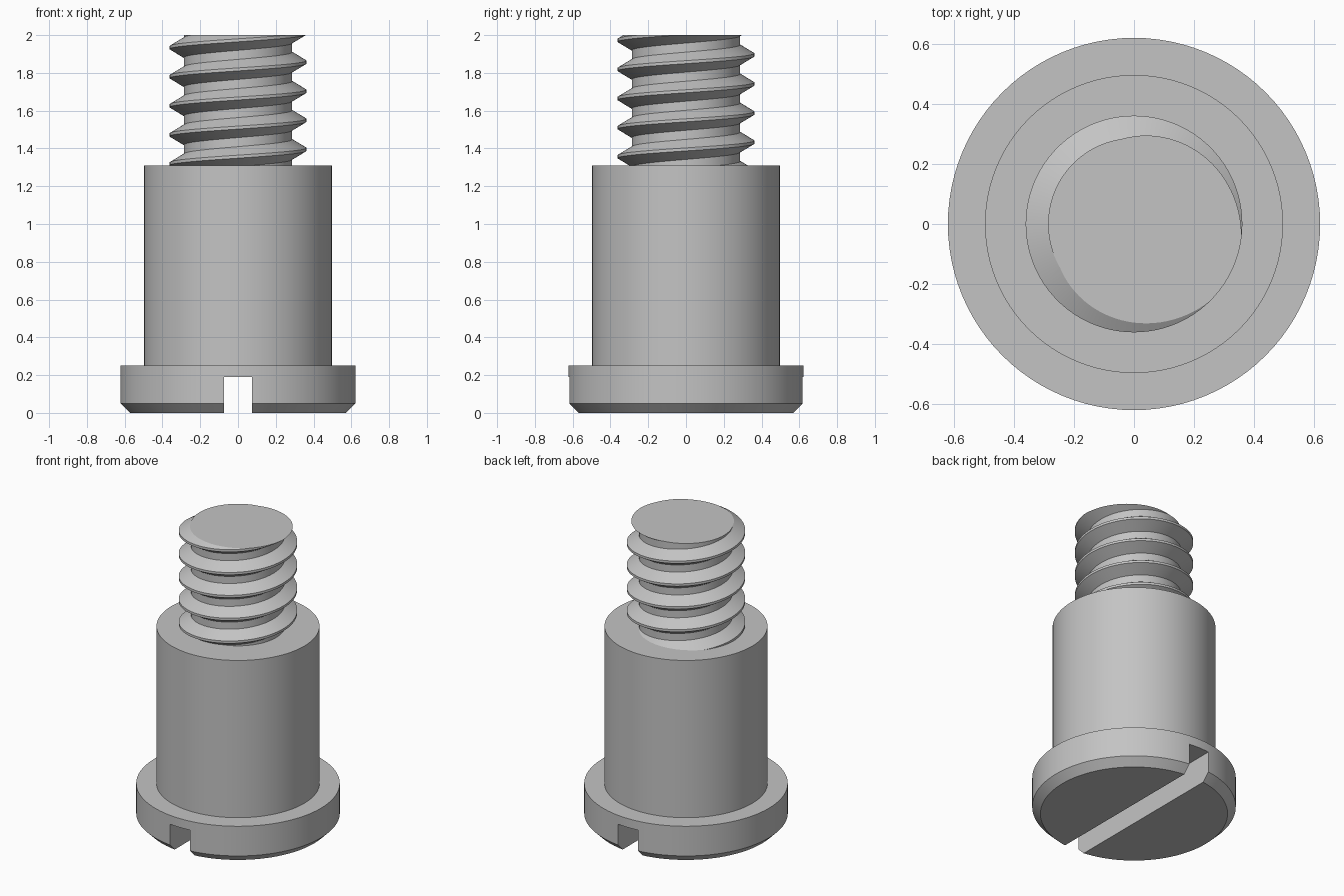
import bpy
import bmesh
import math

SEG = 96
HEAD_R, SHOULDER_R = 0.622, 0.498
SHOULDER_Z, TOP_Z = 1.31, 2.0
CREST_R, ROOT_R, PITCH = 0.362, 0.287, 0.154

old = bpy.data.objects.get("Cube")
if old:
    bpy.data.objects.remove(old, do_unlink=True)

# Plain grey metal
steel = bpy.data.materials.new("grey steel")
steel.use_nodes = True
steel.diffuse_color = (0.55, 0.55, 0.55, 1)
steel.node_tree.nodes["Principled BSDF"].inputs["Base Color"].default_value = steel.diffuse_color


def make_object(name, bm):
    bmesh.ops.recalc_face_normals(bm, faces=bm.faces[:])
    mesh = bpy.data.meshes.new(name)
    bm.to_mesh(mesh)
    bm.free()
    mesh.materials.append(steel)
    obj = bpy.data.objects.new(name, mesh)
    bpy.context.collection.objects.link(obj)
    return obj


def activate(obj):
    bpy.ops.object.select_all(action="DESELECT")
    obj.select_set(True)
    bpy.context.view_layer.objects.active = obj


def polar(bm, radius, step, z):
    a = math.tau * step / SEG
    return bm.verts.new((radius * math.cos(a), radius * math.sin(a), z))


# Chamfered head and shoulder, turned from one profile
profile = [(HEAD_R - 0.05, 0), (HEAD_R, 0.05), (HEAD_R, 0.25),
           (SHOULDER_R, 0.25), (SHOULDER_R, SHOULDER_Z)]
bm = bmesh.new()
rings = [[polar(bm, r, i, z) for i in range(SEG)] for r, z in profile]
for low, high in zip(rings, rings[1:]):
    for i in range(SEG):
        j = (i + 1) % SEG
        bm.faces.new((low[i], low[j], high[j], high[i]))
bm.faces.new(rings[0][::-1])
bm.faces.new(rings[-1])
body = make_object("head_and_shoulder", bm)

# Screwdriver slot across the head
bm = bmesh.new()
bmesh.ops.create_cube(bm, size=1)
bmesh.ops.scale(bm, vec=(0.15, 2, 0.38), verts=bm.verts[:])
cutter = make_object("slot_cutter", bm)
cutter.hide_render = True
activate(body)
slot = body.modifiers.new("slot", "BOOLEAN")
slot.operation = "DIFFERENCE"
slot.solver = "EXACT"
slot.object = cutter
bpy.ops.object.modifier_apply(modifier=slot.name)
bpy.data.objects.remove(cutter, do_unlink=True)

# Right-handed thread: a helical sheet, each turn joined to the next
section = [(CREST_R, -0.008), (CREST_R, 0.008), (ROOT_R, 0.053), (ROOT_R, 0.101)]
start = 1.857 - 5 * PITCH
bm = bmesh.new()
helix = [[polar(bm, r, i, start + PITCH * i / SEG + dz) for r, dz in section]
         for i in range(8 * SEG)]
for i in range(len(helix) - SEG - 1):
    here = helix[i] + [helix[i + SEG][0]]
    ahead = helix[i + 1] + [helix[i + SEG + 1][0]]
    for k in range(len(section)):
        bm.faces.new((here[k], ahead[k], ahead[k + 1], here[k + 1]))

# Trim the thread flat at both ends and cap it
for z, up in ((SHOULDER_Z - 0.02, -1), (TOP_Z, 1)):
    bmesh.ops.bisect_plane(bm, geom=bm.verts[:] + bm.edges[:] + bm.faces[:], dist=1e-6,
                           plane_co=(0, 0, z), plane_no=(0, 0, up), clear_outer=True)
    loose = [v for v in bm.verts if not v.link_faces]
    bmesh.ops.delete(bm, geom=loose, context="VERTS")
    rim = [e for e in bm.edges if e.is_boundary
           and all(abs(v.co.z - z) < 1e-4 for v in e.verts)]
    bmesh.ops.edgeloop_fill(bm, edges=rim)
thread = make_object("thread", bm)

for obj in (body, thread):
    activate(obj)
    bpy.ops.object.shade_smooth_by_angle(angle=math.radians(30))
